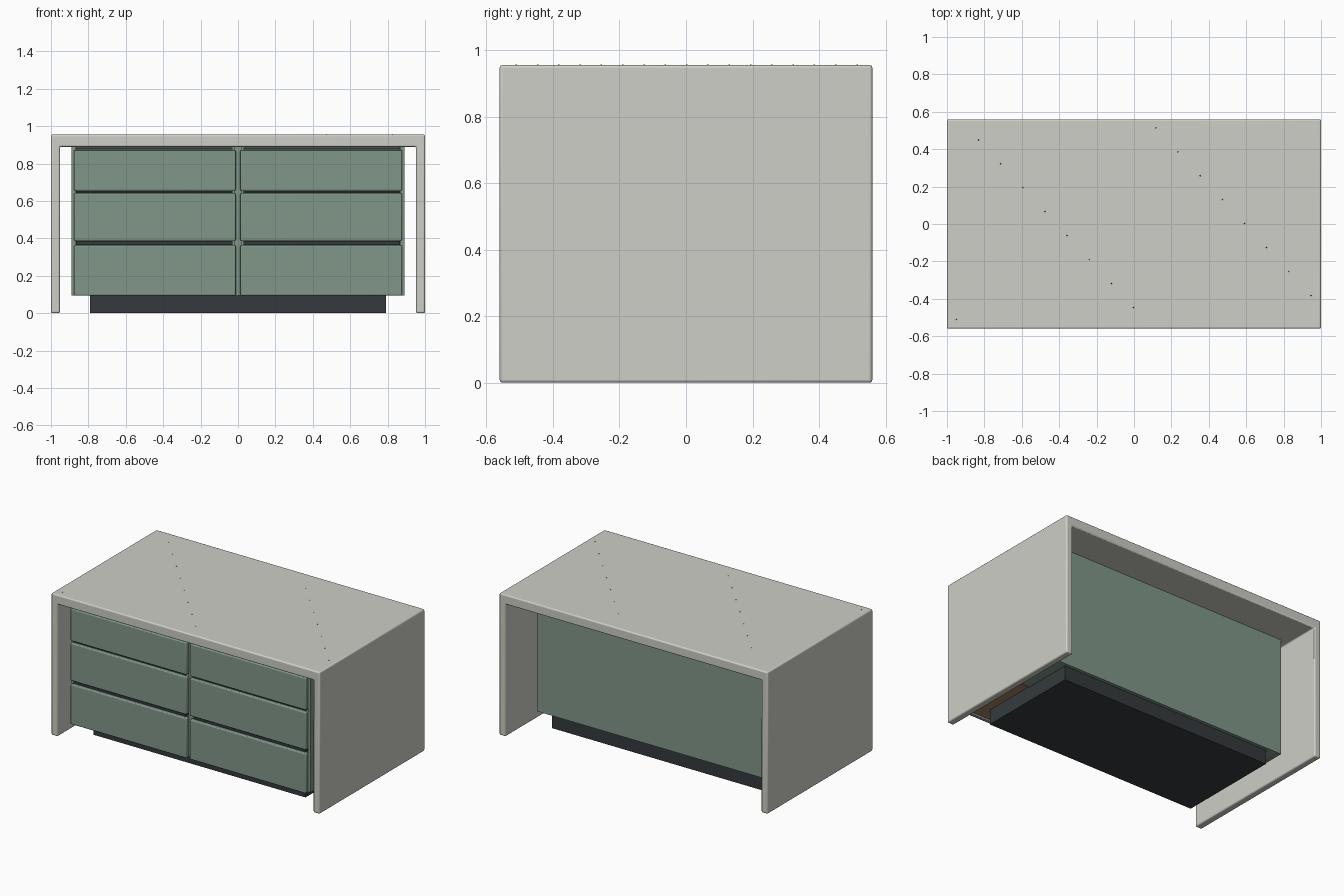
import bpy, bmesh, math

if "Cube" in bpy.data.objects:
    bpy.data.objects.remove(bpy.data.objects["Cube"])


def mat(name, rgb):
    m = bpy.data.materials.new(name)
    m.diffuse_color = (*rgb, 1)
    m.use_nodes = True
    m.node_tree.nodes["Principled BSDF"].inputs["Base Color"].default_value = m.diffuse_color
    return m


STONE = mat("stone", (0.62, 0.62, 0.57))
GREEN = mat("sage_green", (0.22, 0.31, 0.25))
DARK = mat("dark_metal", (0.035, 0.042, 0.048))
WOOD = mat("warm_wood", (0.36, 0.22, 0.12))


def finish(name, bm, material, bevel=0.0):
    bmesh.ops.recalc_face_normals(bm, faces=bm.faces)
    me = bpy.data.meshes.new(name)
    bm.to_mesh(me)
    bm.free()
    ob = bpy.data.objects.new(name, me)
    bpy.context.collection.objects.link(ob)
    me.materials.append(material)
    if bevel:
        b = ob.modifiers.new("edge_round", "BEVEL")
        b.width, b.segments, b.limit_method = bevel, 3, 'ANGLE'
        bpy.context.view_layer.objects.active = ob
        ob.select_set(True)
        bpy.ops.object.shade_smooth_by_angle(angle=math.radians(35))
        ob.select_set(False)
    return ob


def box(name, x, y, z, material, bevel=0.0):
    bm = bmesh.new()
    bmesh.ops.create_cube(bm, size=1)
    for v in bm.verts:
        for i, (lo, hi) in enumerate((x, y, z)):
            v.co[i] = hi if v.co[i] > 0 else lo
    return finish(name, bm, material, bevel)


# Waterfall worktop: U profile extruded front to back
bm = bmesh.new()
profile = [(-1, 0), (-1, .955), (1, .955), (1, 0), (.952, 0), (.952, .89), (-.952, .89), (-.952, 0)]
face = bm.faces.new([bm.verts.new((x, -.56, z)) for x, z in profile])
ext = bmesh.ops.extrude_face_region(bm, geom=[face])["geom"]
bmesh.ops.translate(bm, vec=(0, 1.12, 0), verts=[g for g in ext if isinstance(g, bmesh.types.BMVert)])
finish("waterfall_worktop", bm, STONE, .009)

# Dark mineral flecks in a diagonal lattice on the worktop
for i in range(17):
    bm = bmesh.new()
    bmesh.ops.create_icosphere(bm, subdivisions=1, radius=.004)
    bmesh.ops.translate(bm, vec=(-.95 + .1185 * i, -.51 + (-.128 * i) % 1.088, .953), verts=bm.verts)
    finish("stone_fleck", bm, DARK)

# Recessed plinth
box("plinth", (-.79, .79), (-.41, .295), (0, .1), DARK)

# Carcass: closed rear, side panels and centre divider
box("carcass_rear", (-.87, .87), (-.04, .317), (.096, .89), GREEN)
box("centre_divider", (-.02, .02), (-.50, -.04), (.096, .89), GREEN)
for s in (-1, 1):
    box("carcass_side", sorted((s * .87, s * .89)), (-.50, .317), (.095, .89), GREEN)

# Drawers: front, wooden box and dark finger-pull channel above
ROWS = [(.095, .362, .388), (.388, .64, .656), (.656, .872, .889)]
for s in (-1, 1):
    for z0, z1, z2 in ROWS:
        box("drawer_front", sorted((s * .012, s * .877)), (-.532, -.502), (z0, z1), GREEN, .006)
        x0, x1 = sorted((s * .022, s * .868))
        za, zb = z0 + .006, z1 - .03
        box("drawer_bottom", (x0, x1), (-.5, -.05), (za, za + .012), WOOD)
        box("drawer_back", (x0, x1), (-.062, -.05), (za, zb), WOOD)
        for a in (x0, x1 - .012):
            box("drawer_side", (a, a + .012), (-.5, -.05), (za, zb), WOOD)
        box("finger_pull", sorted((s * .03, s * .865)), (-.515, -.46), (z1 + .003, z2 - .003), DARK)
